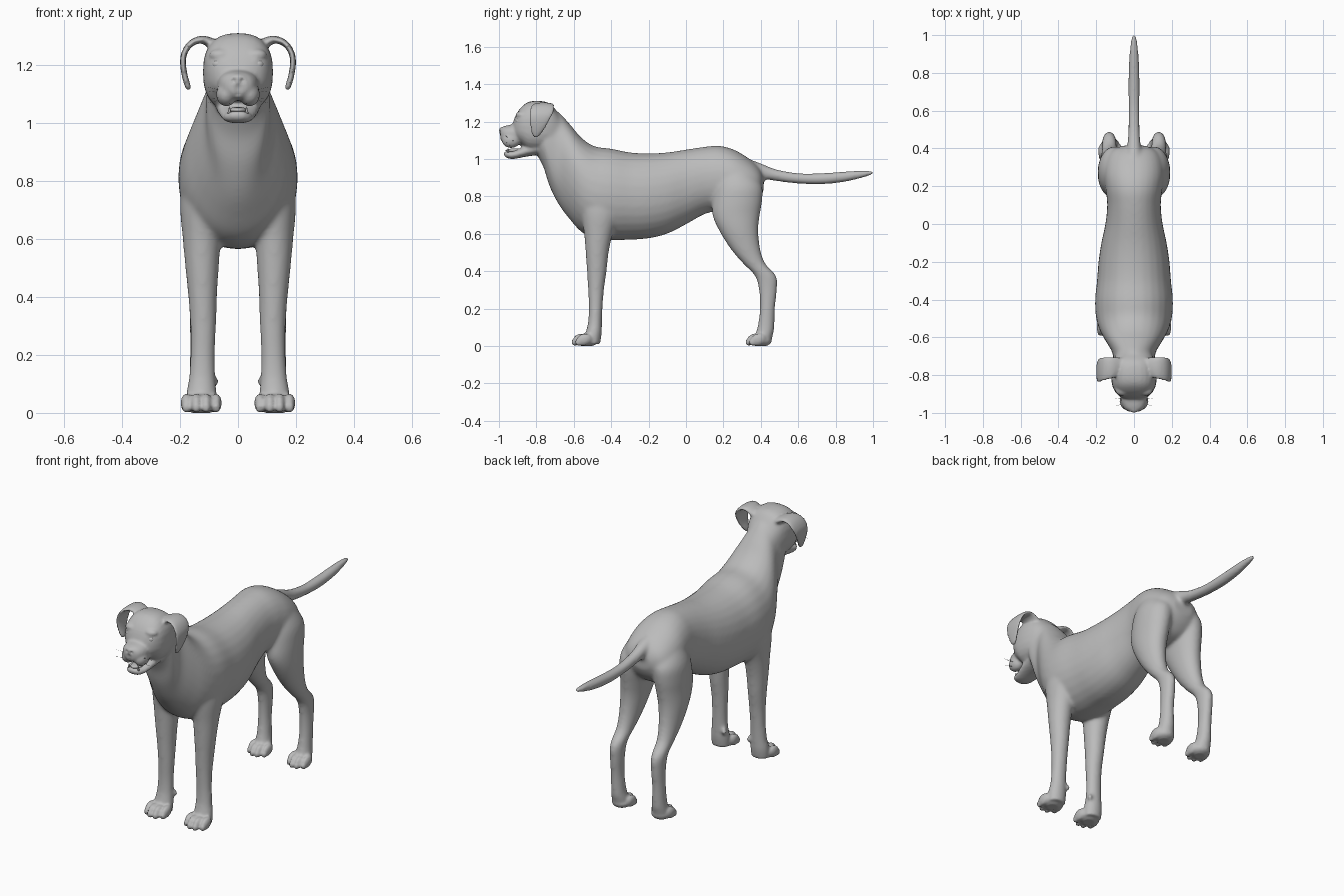
import bpy, bmesh, math
from mathutils import Vector, Matrix

if "Cube" in bpy.data.objects:
    bpy.data.objects.remove(bpy.data.objects["Cube"])

X, Y, Z = Vector((1, 0, 0)), Vector((0, 1, 0)), Vector((0, 0, 1))
grey = bpy.data.materials.new("coat_grey")
grey.diffuse_color = (0.5, 0.5, 0.5, 1)
grey.use_nodes = True
grey.node_tree.nodes["Principled BSDF"].inputs["Base Color"].default_value = grey.diffuse_color

# unit sphere copied by every rounded part
tmp = bmesh.new()
bmesh.ops.create_uvsphere(tmp, u_segments=16, v_segments=10, radius=1)
tmp.verts.index_update()
BALL_V = [v.co.copy() for v in tmp.verts]
BALL_F = [[v.index for v in f.verts] for f in tmp.faces]
tmp.free()


def spline(rows, steps=4):
    """Catmull-Rom resampling of ring rows (x, y, z, a, b)."""
    r = [Vector(q) for q in rows]
    r = [r[0]] + r + [r[-1]]
    out = []
    for i in range(1, len(r) - 2):
        p0, p1, p2, p3 = r[i - 1:i + 3]
        for k in range(steps):
            t = k / steps
            out.append(0.5 * (2 * p1 + (p2 - p0) * t + (2 * p0 - 5 * p1 + 4 * p2 - p3) * t * t
                              + (3 * p1 - p0 - 3 * p2 + p3) * t ** 3))
    return out + [r[-1]]


def loft(bm, rows, u, v=None, p=2.0, side=1, n=28):
    """Closed tube through rings; v follows the path when not given."""
    rows = spline(rows)
    c = [Vector((q[0] * side, q[1], q[2])) for q in rows]
    rings = []
    for i, q in enumerate(rows):
        w = v or (c[min(i + 1, len(c) - 1)] - c[max(i - 1, 0)]).normalized().cross(u).normalized()
        ring = []
        for k in range(n):
            a = 2 * math.pi * k / n
            ca, sa = math.cos(a), math.sin(a)
            e = 2 / p
            ring.append(bm.verts.new(c[i] + u * (q[3] * math.copysign(abs(ca) ** e, ca))
                                     + w * (q[4] * math.copysign(abs(sa) ** e, sa))))
        rings.append(ring)
    faces = [bm.faces.new((A[k], A[(k + 1) % n], B[(k + 1) % n], B[k]))
             for A, B in zip(rings, rings[1:]) for k in range(n)]
    faces += [bm.faces.new(rings[0][::-1]), bm.faces.new(rings[-1])]
    bmesh.ops.recalc_face_normals(bm, faces=faces)


def ball(bm, loc, r, tilt=0):
    m = Matrix.Translation(loc) @ Matrix.Rotation(tilt, 4, 'X') @ Matrix.Diagonal((*r, 1))
    vs = [bm.verts.new(m @ co) for co in BALL_V]
    for f in BALL_F:
        bm.faces.new([vs[i] for i in f])


def finish(name, bm):
    me = bpy.data.meshes.new(name)
    bm.to_mesh(me)
    bm.free()
    me.materials.append(grey)
    ob = bpy.data.objects.new(name, me)
    bpy.context.collection.objects.link(ob)
    me.shade_smooth()
    return ob


bm = bmesh.new()

# torso with neck: y, top, bottom, half width
torso = [(-.79, 1.24, 1.01, .09), (-.76, 1.27, .95, .105), (-.73, 1.27, .855, .11), (-.68, 1.25, .755, .115),
         (-.62, 1.185, .675, .15), (-.56, 1.115, .61, .183), (-.49, 1.068, .575, .202), (-.4, 1.055, .565, .206),
         (-.3, 1.035, .568, .196), (-.2, 1.03, .575, .188), (-.1, 1.035, .60, .173), (0, 1.05, .65, .152),
         (.1, 1.065, .705, .142), (.18, 1.07, .72, .15), (.26, 1.048, .71, .16), (.34, 1.0, .73, .148),
         (.39, .955, .78, .115), (.415, .91, .83, .06)]
loft(bm, [(0, y, (t + b) / 2, w, (t - b) / 2) for y, t, b, w in torso], X, Z, p=2.1)

# tail
loft(bm, [(0, .3, .96, .05, .05), (0, .38, .94, .04, .042), (0, .48, .913, .031, .031), (0, .6, .896, .028, .027),
          (0, .72, .894, .029, .029), (0, .84, .904, .027, .027), (0, .93, .917, .02, .02),
          (0, .98, .924, .013, .012), (0, 1.0, .926, .006, .006)], X)

# skull, muzzle, jaw
loft(bm, [(0, -.66, 1.12, .08, .09), (0, -.72, 1.165, .108, .125), (0, -.78, 1.175, .12, .135),
          (0, -.84, 1.175, .118, .13), (0, -.88, 1.177, .105, .1), (0, -.908, 1.168, .082, .07),
          (0, -.925, 1.16, .05, .035)], X, Z, p=2.5)
loft(bm, [(0, -.82, 1.13, .085, .055), (0, -.9, 1.132, .074, .056), (0, -.95, 1.13, .066, .05),
          (0, -.98, 1.13, .05, .042), (0, -.993, 1.13, .028, .025)], X, Z, p=2.3)
loft(bm, [(0, -.76, 1.08, .085, .055), (0, -.85, 1.045, .07, .032), (0, -.92, 1.022, .054, .022),
          (0, -.955, 1.023, .042, .019), (0, -.973, 1.028, .02, .01)], X, Z, p=2.3)
ball(bm, (0, -.983, 1.15), (.031, .018, .021))

for s in (1, -1):
    # flews, brows, eyelids
    ball(bm, (s * .04, -.935, 1.1), (.036, .05, .042))
    ball(bm, (s * .06, -.88, 1.235), (.04, .03, .022))
    m = Matrix.Translation((s * .07, -.899, 1.203)) @ Matrix.Rotation(s * .5, 4, 'Z')
    for k in range(14):
        a = k * math.pi / 7
        ball(bm, m @ Vector((.022 * math.cos(a), 0, .017 * math.sin(a))), (.008, .008, .007))
    # hanging ear
    loft(bm, [(.075, -.755, 1.265, .05, .022), (.12, -.76, 1.288, .06, .014), (.16, -.765, 1.277, .066, .011),
              (.184, -.772, 1.245, .067, .01), (.19, -.782, 1.21, .058, .01), (.184, -.792, 1.165, .04, .01),
              (.174, -.8, 1.13, .023, .01), (.17, -.803, 1.115, .01, .007)], Y, side=s)
    # front leg
    loft(bm, [(.115, -.45, .84, .07, .11), (.125, -.455, .72, .075, .105), (.125, -.468, .6, .066, .077),
              (.124, -.475, .5, .058, .062), (.122, -.477, .4, .05, .053), (.12, -.481, .3, .045, .043),
              (.122, -.483, .2, .043, .037), (.124, -.487, .12, .046, .038), (.126, -.495, .06, .052, .043),
              (.126, -.5, .01, .05, .04)], X, Y, side=s)
    ball(bm, (s * .078, -.462, .11), (.012, .014, .02))
    # hind leg
    loft(bm, [(.08, .26, .95, .06, .08), (.098, .28, .86, .085, .125), (.108, .275, .78, .084, .133),
              (.114, .268, .7, .078, .127), (.121, .281, .62, .07, .106), (.126, .317, .52, .056, .08),
              (.129, .365, .44, .044, .06), (.131, .425, .375, .038, .058), (.131, .438, .3, .035, .049),
              (.132, .435, .2, .034, .041), (.13, .427, .1, .038, .045), (.128, .415, .05, .045, .047),
              (.128, .41, .01, .044, .042)], X, Y, side=s)
    # paws: pad and four toes each
    for px, py, w in ((.127, -.545, 1), (.126, .385, .9)):
        ball(bm, (s * px, py + .015, .03), (.062 * w, .06, .035))
        for k, back in ((-1.5, .02), (-.5, 0), (.5, 0), (1.5, .02)):
            ball(bm, (s * px + k * .034 * w, py - .02 + back, .034), (.02 * w, .042, .032), .35)
            ball(bm, (s * px + k * .034 * w, py - .05 + back, .02), (.0165 * w, .018, .02))

# fuse the parts into one skin
body = finish("dog_body", bm)
bpy.context.view_layer.objects.active = body
body.select_set(True)
mod = body.modifiers.new("fuse", 'REMESH')
mod.mode, mod.voxel_size = 'VOXEL', .0075
bpy.ops.object.modifier_apply(modifier="fuse")


def ramp(t):
    return min(1, max(0, t))


# soften joints on the body, keep head and paws crisp
count = len(body.data.vertices)
co = [0.0] * (3 * count)
body.data.vertices.foreach_get("co", co)
levels = [[] for _ in range(9)]
for i in range(count):
    y, z = co[3 * i + 1], co[3 * i + 2]
    head = ramp((-.69 - y) / .06) * ramp((z - .95) / .06)
    tail = ramp((y - .45) / .1) if z > .6 else 0
    levels[round(8 * max(head, tail, ramp((.13 - z) / .05)))].append(i)
for name, loops in (("soft", 25), ("crisp", 3)):
    group = body.vertex_groups.new(name=name)
    for k, ids in enumerate(levels):
        if ids:
            group.add(ids, 1 - k / 8 if name == "soft" else k / 8, 'REPLACE')
    mod = body.modifiers.new(name, 'SMOOTH')
    mod.factor, mod.iterations, mod.vertex_group = .5, loops, name
    bpy.ops.object.modifier_apply(modifier=name)

# nostrils, lip groove and flat soles
dents = [(s * .016, -1.0, 1.147, .011, .012) for s in (1, -1)]
dents += [(0, -.99, z, .009, .008) for z in (1.1, 1.112, 1.124)]
body.data.vertices.foreach_get("co", co)
for i in range(0, 3 * count, 3):
    if co[i + 1] < -.95:
        for cx, cy, cz, r, d in dents:
            q = ((co[i] - cx) ** 2 + (co[i + 1] - cy) ** 2 + (co[i + 2] - cz) ** 2) / (r * r)
            co[i + 1] += d * math.exp(-2 * q)
    co[i + 2] = max(co[i + 2], 0)
body.data.vertices.foreach_set("co", co)
body.data.update()
body.data.materials.clear()
body.data.materials.append(grey)
body.data.shade_smooth()

# eyes
bm = bmesh.new()
for s in (1, -1):
    ball(bm, (s * .069, -.894, 1.203), (.02, .017, .017))
finish("eyes", bm)

# tongue
bm = bmesh.new()
ball(bm, (0, -.91, 1.045), (.032, .055, .011))
finish("tongue", bm)

# teeth
bm = bmesh.new()
for s in (1, -1):
    for y, z, flip in ((-.952, 1.045, 0), (-.962, 1.078, math.pi)):
        m = Matrix.Translation((s * .03, y, z)) @ Matrix.Rotation(flip, 4, 'X')
        bmesh.ops.create_cone(bm, cap_ends=True, segments=10, radius1=.007, radius2=.001, depth=.024, matrix=m)
finish("teeth", bm)

# whiskers
bm = bmesh.new()
for s in (1, -1):
    for i in range(5):
        d = Vector((s, -.25 + .2 * (i % 3), .25 - .12 * i)).normalized()
        m = Matrix.Translation(Vector((s * .066, -.955 + .014 * (i % 3), 1.115 - .009 * i)) + d * .017)
        bmesh.ops.create_cone(bm, cap_ends=True, segments=5, radius1=.0008, radius2=.0003, depth=.045,
                              matrix=m @ d.to_track_quat('Z', 'Y').to_matrix().to_4x4())
finish("whiskers", bm)
